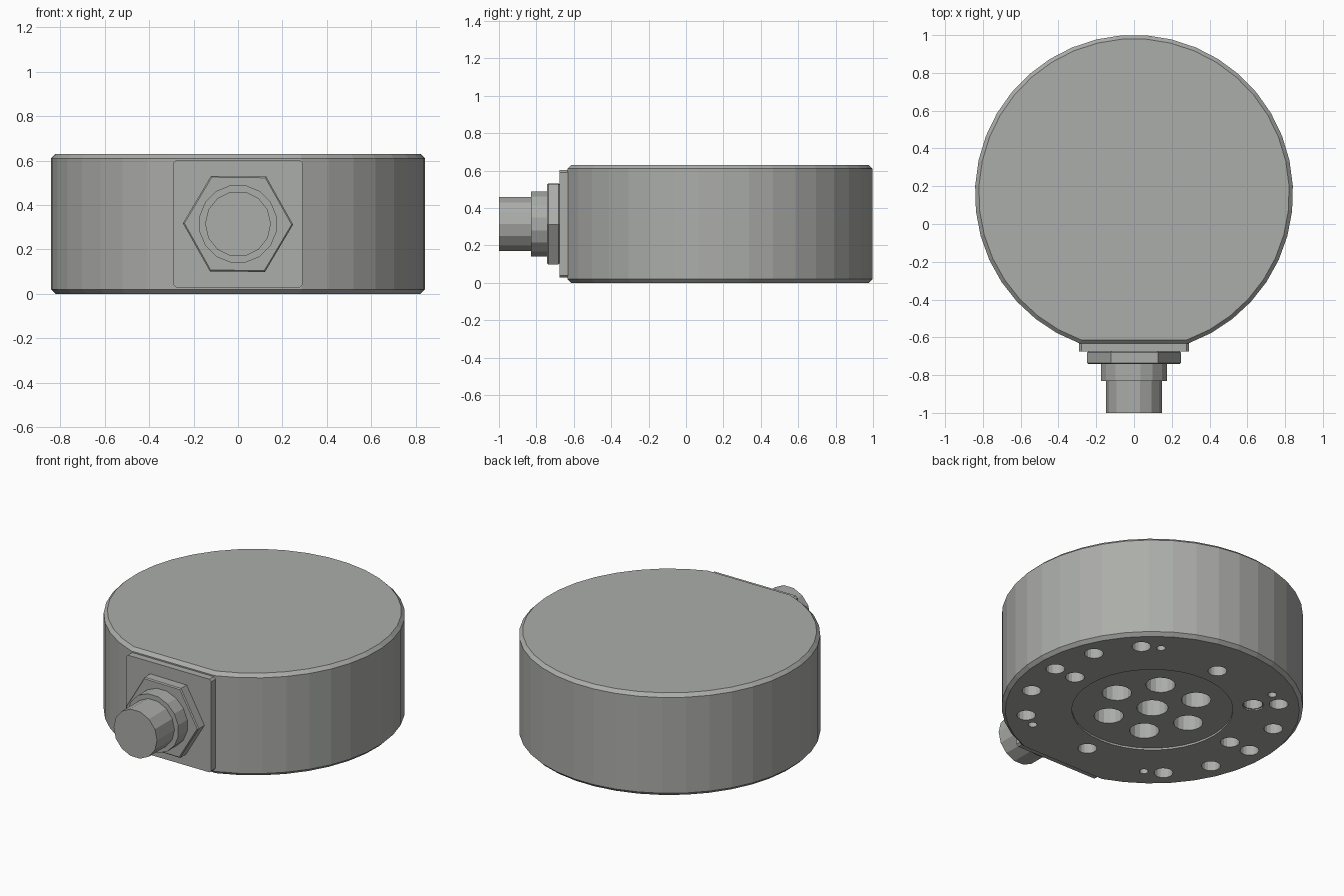
import bpy, bmesh
from math import sin, cos, pi, radians, asin
from mathutils import Matrix, Vector

if "Cube" in bpy.data.objects:
    bpy.data.objects.remove(bpy.data.objects["Cube"])

CY, R, H, FLAT = 0.16, 0.842, 0.63, -0.63   # body centre y, radius, height, flat face y
MID = 0.315

metal = bpy.data.materials.new("grey_metal")
metal.diffuse_color = (0.41, 0.42, 0.40, 1)
metal.use_nodes = True
metal.node_tree.nodes["Principled BSDF"].inputs["Base Color"].default_value = metal.diffuse_color


def to_object(name, bm):
    bmesh.ops.recalc_face_normals(bm, faces=bm.faces[:])
    mesh = bpy.data.meshes.new(name)
    bm.to_mesh(mesh)
    bm.free()
    mesh.materials.append(metal)
    obj = bpy.data.objects.new(name, mesh)
    bpy.context.collection.objects.link(obj)
    return obj


def prism(name, points, offset, bevel=0.0):
    """Extrude a closed 3D outline; optionally chamfer both rims."""
    bm = bmesh.new()
    base = bm.faces.new([bm.verts.new(p) for p in points])
    ext = bmesh.ops.extrude_face_region(bm, geom=[base], use_keep_orig=True)
    bmesh.ops.translate(bm, vec=Vector(offset),
                        verts=[g for g in ext["geom"] if isinstance(g, bmesh.types.BMVert)])
    bmesh.ops.recalc_face_normals(bm, faces=bm.faces[:])
    if bevel:
        axis = Vector(offset).normalized()
        rims = [e for e in bm.edges
                if abs((e.verts[0].co - e.verts[1].co).normalized().dot(axis)) < 0.01]
        bmesh.ops.bevel(bm, geom=rims, offset=bevel, segments=1, affect='EDGES', profile=0.5)
    return to_object(name, bm)


def front_ring(r, y, n, phase=0.0):
    return [(r * cos(2 * pi * i / n + phase), y, MID + r * sin(2 * pi * i / n + phase))
            for i in range(n)]


def drill(bm, x, y, r, depth, sides=16):
    """Add a vertical cutter going up from below the base."""
    bmesh.ops.create_cone(bm, cap_ends=True, segments=sides, radius1=r, radius2=r,
                          depth=depth + 0.1,
                          matrix=Matrix.Translation((x, y, (depth - 0.1) / 2)))


def cut(target, bm, name):
    cutter = to_object(name, bm)
    cutter.hide_render = True
    mod = target.modifiers.new(name, 'BOOLEAN')
    mod.operation, mod.solver, mod.object = 'DIFFERENCE', 'EXACT', cutter
    bpy.context.view_layer.objects.active = target
    bpy.ops.object.modifier_apply(modifier=name)
    bpy.data.objects.remove(cutter)


# Round body with a flat front
half = asin(0.285 / R)
steps = 35
outline = []
for i in range(steps + 1):
    a = -pi / 2 + half + (2 * pi - 2 * half) * i / steps
    outline.append((R * cos(a), CY - 0.001 + R * sin(a), 0))
body = prism("body", outline, (0, 0, H), 0.02)

# Shallow recess in the base, plus one counterbore
bm = bmesh.new()
drill(bm, 0, CY, 0.45, 0.012, 40)
a = radians(135)
drill(bm, 0.565 * cos(a), CY + 0.565 * sin(a), 0.06, 0.008)
cut(body, bm, "recess_cutter")

# Hole pattern in the base: (ring radius, hole radius, depth, angles)
side = [-45, -22.5, 0, 22.5, 45]
patterns = [
    (0.0, 0.088, 0.2, [0]),
    (0.26, 0.083, 0.2, range(0, 360, 60)),
    (0.565, 0.053, 0.2, [0, 90, 135, 180, 270]),
    (0.708, 0.053, 0.2, side + [s + 180 for s in side]),
    (0.69, 0.025, 0.12, [54, 126, 234, 306]),
]
bm = bmesh.new()
for ring, r, depth, angles in patterns:
    for deg in angles:
        a = radians(deg)
        drill(bm, ring * cos(a), CY + ring * sin(a), r, depth)
cut(body, bm, "hole_cutter")

# Mounting plate with small corner cuts
w, h, c = 0.29, 0.287, 0.012
plate = []
for sx, sz in [(1, 1), (-1, 1), (-1, -1), (1, -1)]:
    pair = [(sx * w, FLAT + 0.01, MID + sz * (h - c)), (sx * (w - c), FLAT + 0.01, MID + sz * h)]
    plate += pair if sx * sz > 0 else pair[::-1]
prism("mounting_plate", plate, (0, -0.055, 0))

# Connector: hex nut, collar and tip
prism("hex_nut", front_ring(0.248, -0.675, 6, radians(-0.7)), (0, -0.067, 0), 0.006)
prism("connector_collar", front_ring(0.177, -0.735, 16, pi / 16), (0, -0.095, 0))
prism("connector_tip", front_ring(0.148, -0.825, 14), (0, -0.175, 0))
